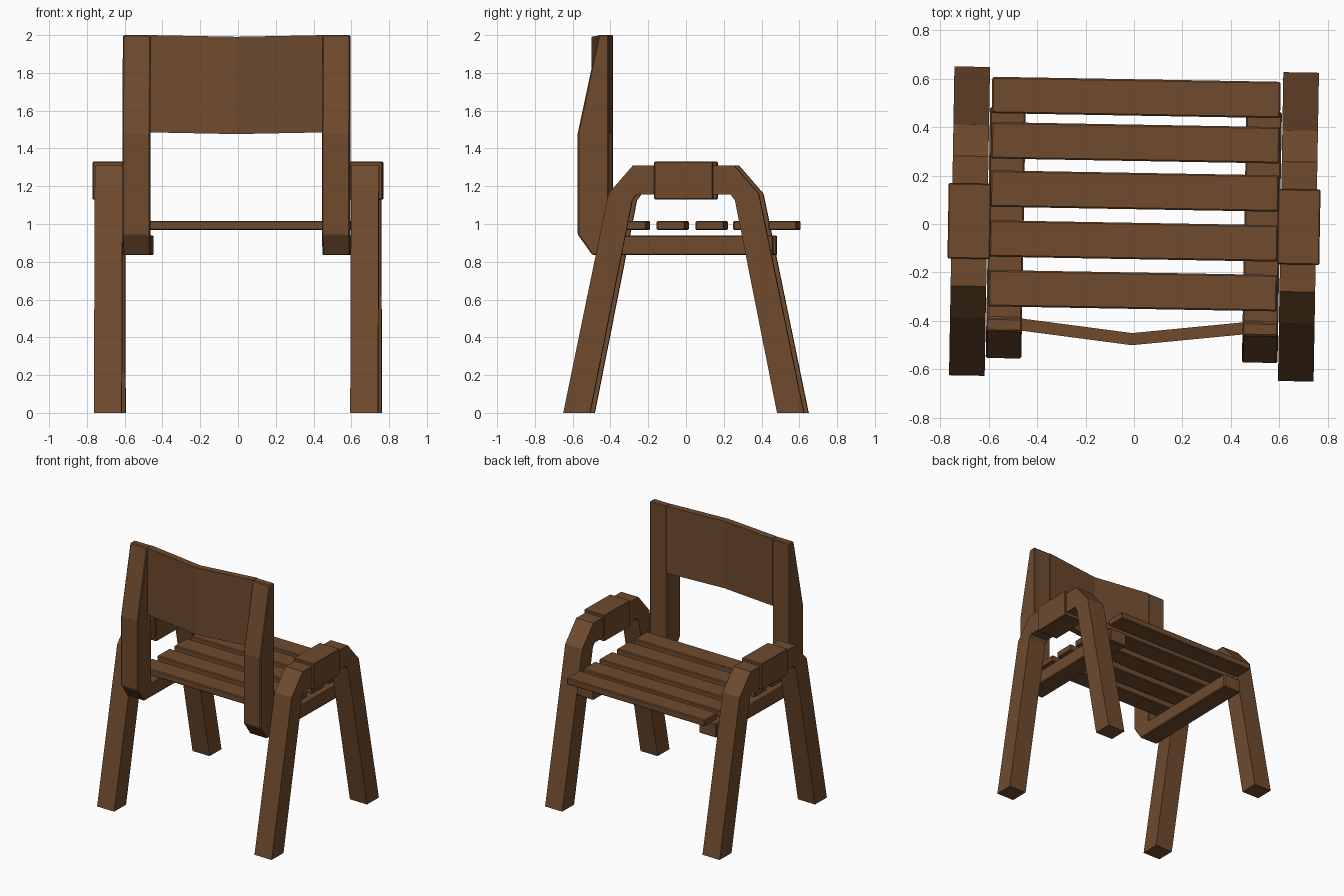
import bpy, bmesh, math

if "Cube" in bpy.data.objects:
    bpy.data.objects.remove(bpy.data.objects["Cube"])

wood = bpy.data.materials.new("brown_wood")
wood.diffuse_color = (0.16, 0.07, 0.027, 1)
wood.use_nodes = True
wood.node_tree.nodes["Principled BSDF"].inputs["Base Color"].default_value = wood.diffuse_color
TURN = math.radians(-1)  # the whole chair sits slightly turned


def prism(name, pts, axis, lo, hi, bevel=0.0):
    """Extrude a 2D profile: axis 'x' takes (y, z) points, axis 'z' takes (x, y) points."""
    bm = bmesh.new()
    place = (lambda p, d: (d, *p)) if axis == 'x' else (lambda p, d: (*p, d))
    face = bm.faces.new([bm.verts.new(place(p, lo)) for p in pts])
    ext = bmesh.ops.extrude_face_region(bm, geom=[face])["geom"]
    for v in ext:
        if isinstance(v, bmesh.types.BMVert):
            v.co["xyz".index(axis)] = hi
    bmesh.ops.recalc_face_normals(bm, faces=bm.faces)
    mesh = bpy.data.meshes.new(name)
    bm.to_mesh(mesh)
    bm.free()
    ob = bpy.data.objects.new(name, mesh)
    bpy.context.collection.objects.link(ob)
    mesh.materials.append(wood)
    ob.rotation_euler.z = TURN
    if bevel:
        mod = ob.modifiers.new("edge_bevel", 'BEVEL')
        mod.width = bevel
        mod.segments = 1
    return ob


def rect(a0, a1, b0, b1):
    return [(a0, b0), (a1, b0), (a1, b1), (a0, b1)]


# Arched leg frame: one half outline, mirrored in y
outer = [(0.637, 0), (0.398, 1.16), (0.268, 1.31)]
inner = [(0.495, 0), (0.272, 1.125), (0.25, 1.155)]
flip = lambda pts: [(-y, z) for y, z in pts]
arch = outer + flip(outer)[::-1] + flip(inner) + inner[::-1]

# Back post and seat rail in one L shape
post = [(-0.485, 0.835), (0.472, 0.835), (0.472, 0.94), (-0.398, 0.94),
        (-0.398, 2), (-0.452, 2), (-0.563, 1.48), (-0.563, 0.945)]

for side, s in (("left", -1), ("right", 1)):
    prism(side + "_leg_frame", arch, 'x', s * 0.605, s * 0.752)
    prism(side + "_armrest", rect(-0.155, 0.155, 1.13, 1.33), 'x', s * 0.592, s * 0.767, 0.004)
    prism(side + "_post_and_rail", post, 'x', s * 0.455, s * 0.602, 0.006)

# Seat slats
for i, y in enumerate((0.522, 0.335, 0.136, -0.07, -0.275)):
    prism(f"seat_slat_{i + 1}", rect(y - 0.075, y + 0.075, 0.967, 1.017), 'x', -0.595, 0.595, 0.006)

# Bent back panel between the posts
front = [(-0.456, -0.398), (0, -0.45), (0.456, -0.398)]
panel = front + [(x, y - 0.05) for x, y in front[::-1]]
back = prism("back_panel", panel, 'z', 1.485, 2.0)
for v in back.data.vertices:
    if abs(v.co.x) < 0.01:
        v.co.z -= 0.009
